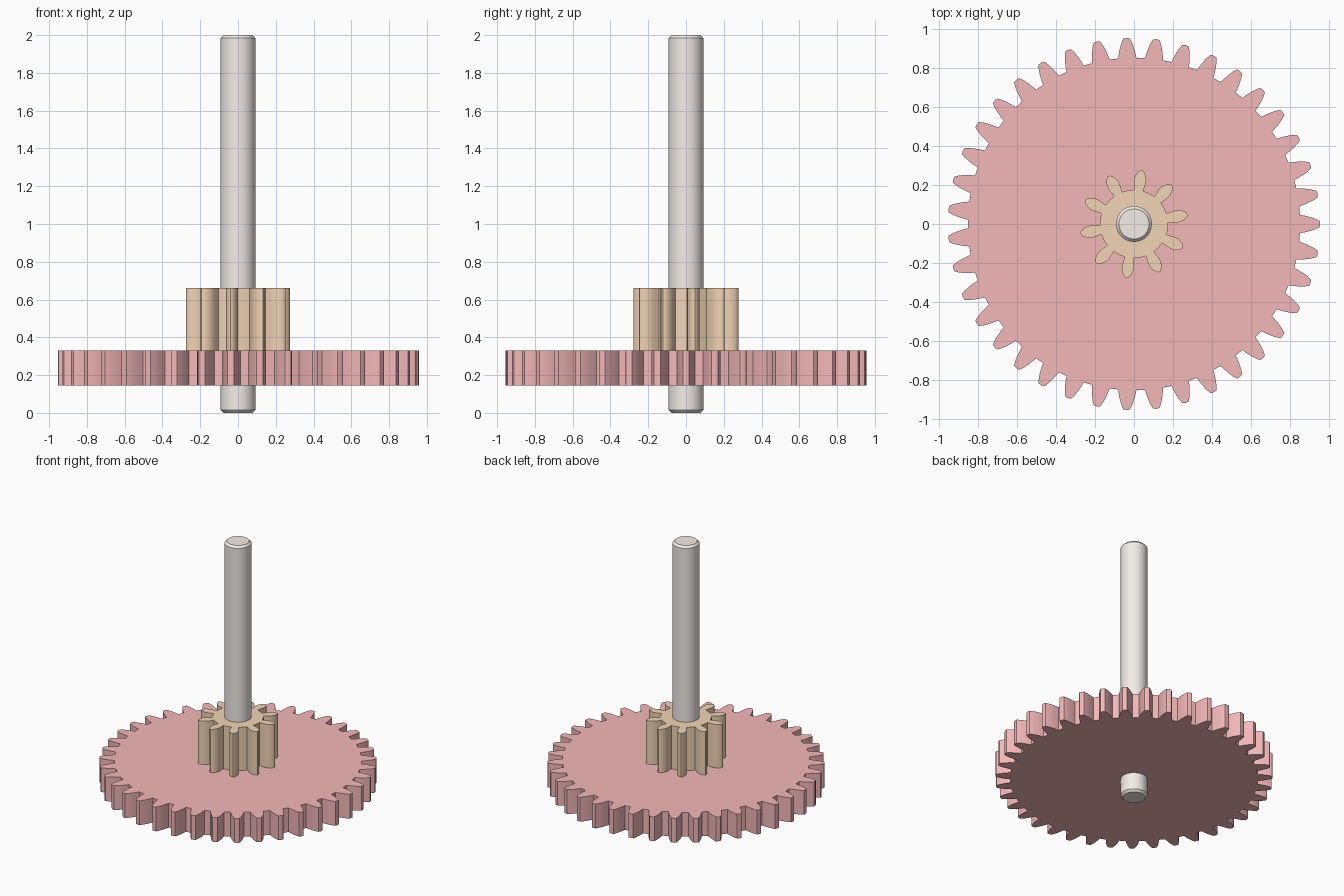
import bpy, bmesh
from math import sin, cos, atan2, hypot, pi, radians

if "Cube" in bpy.data.objects:
    bpy.data.objects.remove(bpy.data.objects["Cube"])


def finish(bm, name, color):
    bmesh.ops.recalc_face_normals(bm, faces=bm.faces)
    mesh = bpy.data.meshes.new(name)
    bm.to_mesh(mesh)
    bm.free()
    ob = bpy.data.objects.new(name, mesh)
    bpy.context.collection.objects.link(ob)
    mat = bpy.data.materials.new(name + "_color")
    mat.diffuse_color = (*color, 1)
    mat.use_nodes = True
    mat.node_tree.nodes["Principled BSDF"].inputs["Base Color"].default_value = mat.diffuse_color
    mesh.materials.append(mat)
    bpy.ops.object.select_all(action='DESELECT')
    bpy.context.view_layer.objects.active = ob
    ob.select_set(True)
    bpy.ops.object.shade_smooth_by_angle(angle=radians(28))
    return ob


def gear(name, teeth, half_tooth, phase, z0, z1, color):
    """half_tooth: (radius, half width) from root to tip, mirrored about the tooth axis."""
    bm = bmesh.new()
    right = [(r, -w) for r, w in half_tooth]
    left = [(r, w) for r, w in reversed(half_tooth) if w > 0]
    root = hypot(*half_tooth[0])
    outline = []
    for i in range(teeth):
        a0 = phase + 2 * pi * i / teeth
        for x, y in right + left:
            r, a = hypot(x, y), a0 + atan2(y, x)
            outline.append((r * cos(a), r * sin(a)))
        # middle of the root arc between two teeth
        a = a0 + pi / teeth
        outline.append((root * cos(a), root * sin(a)))
    face = bm.faces.new([bm.verts.new((x, y, z0)) for x, y in outline])
    ext = bmesh.ops.extrude_face_region(bm, geom=[face], use_keep_orig=True)
    top = [v for v in ext["geom"] if isinstance(v, bmesh.types.BMVert)]
    bmesh.ops.translate(bm, verts=top, vec=(0, 0, z1 - z0))
    return finish(bm, name, color)


def turned(name, profile, sides, color):
    """Closed solid of revolution from (radius, z) pairs."""
    bm = bmesh.new()
    rings = [[bm.verts.new((r * cos(2 * pi * i / sides), r * sin(2 * pi * i / sides), z))
              for i in range(sides)] for r, z in profile]
    for a, b in zip(rings, rings[1:]):
        for i in range(sides):
            j = (i + 1) % sides
            bm.faces.new((a[i], a[j], b[j], b[i]))
    bm.faces.new(rings[0][::-1])
    bm.faces.new(rings[-1])
    return finish(bm, name, color)


# Shaft with chamfered ends
turned("shaft", [(0.077, 0), (0.092, 0.016), (0.092, 1.984), (0.077, 2)], 64, (0.90, 0.85, 0.81))

# Large wheel with tapered teeth
gear("large_gear", 39,
     [(0.853, 0.047), (0.88, 0.042), (0.905, 0.036), (0.93, 0.028), (0.954, 0.017), (0.957, 0)],
     0, 0.145, 0.33, (0.90, 0.48, 0.48))

# Small pinion with leaf-shaped teeth
gear("pinion", 10,
     [(0.174, 0.024), (0.195, 0.027), (0.215, 0.031), (0.235, 0.031), (0.252, 0.026),
      (0.267, 0.018), (0.277, 0.008), (0.28, 0)],
     radians(10), 0.33, 0.66, (0.88, 0.66, 0.46))
